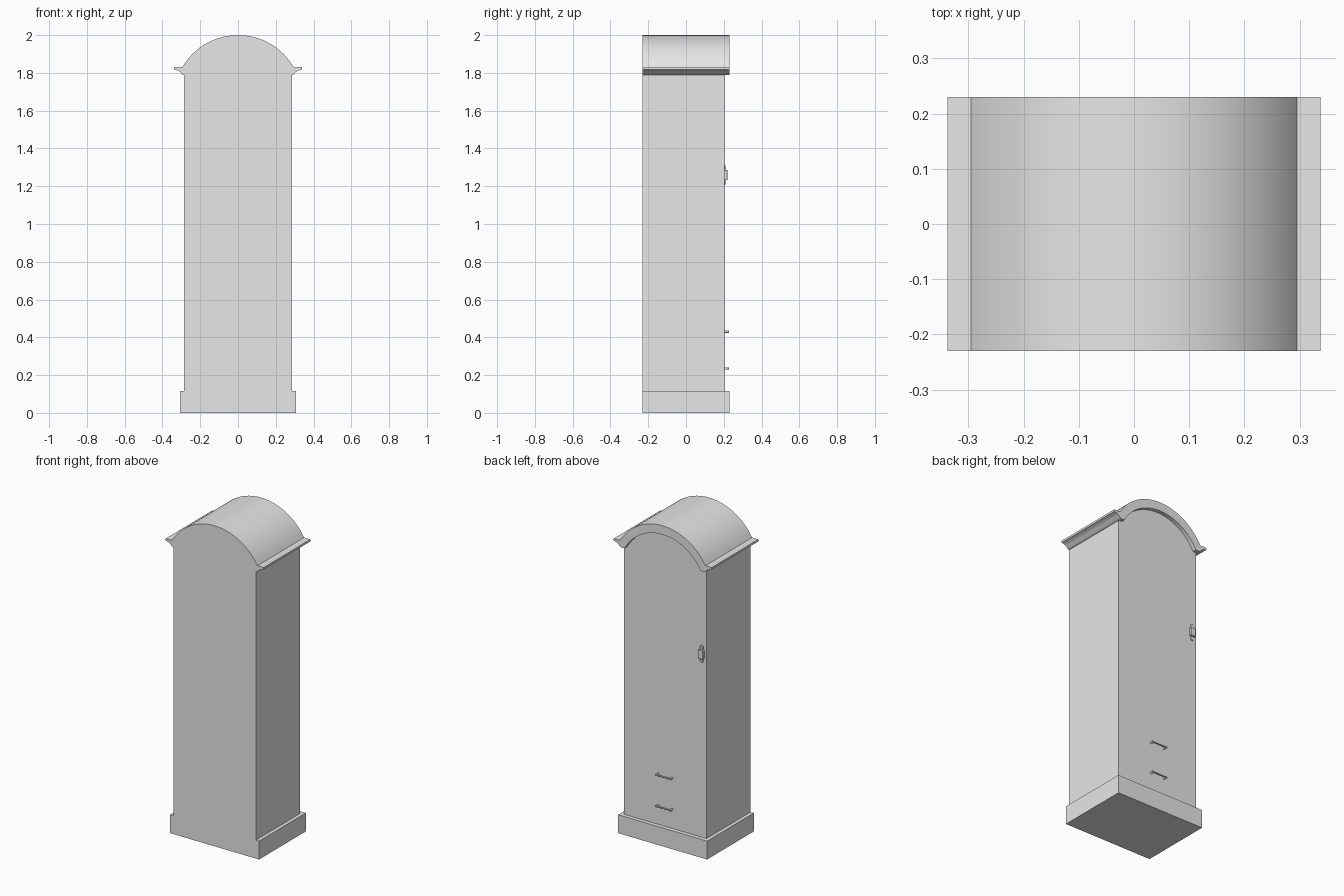
import bpy
import bmesh
import math
from mathutils import Matrix

cube = bpy.data.objects.get("Cube")
if cube:
    bpy.data.objects.remove(cube, do_unlink=True)

# One plain grey finish
grey = bpy.data.materials.new("plain grey")
grey.use_nodes = True
grey.diffuse_color = (0.8, 0.8, 0.8, 1)
grey.node_tree.nodes["Principled BSDF"].inputs["Base Color"].default_value = (0.8, 0.8, 0.8, 1)

BACK, DOOR, EDGE = -0.23, 0.205, 0.23


def finish(name, bm, smooth=False):
    bmesh.ops.recalc_face_normals(bm, faces=bm.faces[:])
    mesh = bpy.data.meshes.new(name)
    bm.to_mesh(mesh)
    bm.free()
    mesh.materials.append(grey)
    obj = bpy.data.objects.new(name, mesh)
    bpy.context.collection.objects.link(obj)
    if smooth:
        bpy.ops.object.select_all(action='DESELECT')
        obj.select_set(True)
        bpy.context.view_layer.objects.active = obj
        bpy.ops.object.shade_smooth_by_angle(angle=math.radians(30))
    return obj


def box(name, x0, x1, y0, y1, z0, z1, bevel=0):
    bm = bmesh.new()
    bmesh.ops.create_cube(bm, size=1)
    bmesh.ops.scale(bm, vec=(x1 - x0, y1 - y0, z1 - z0), verts=bm.verts)
    bmesh.ops.translate(bm, vec=((x0 + x1) / 2, (y0 + y1) / 2, (z0 + z1) / 2), verts=bm.verts)
    if bevel:
        rim = [e for e in bm.edges if max(v.co.y for v in e.verts) > y1 - 1e-5]
        bmesh.ops.bevel(bm, geom=rim, offset=bevel, segments=1, affect='EDGES')
    return finish(name, bm)


def extrude_profile(name, points, y0, y1):
    """Sweep an outline in the x-z plane along y."""
    bm = bmesh.new()
    face = bm.faces.new([bm.verts.new((x, y0, z)) for x, z in points])
    new = bmesh.ops.extrude_face_region(bm, geom=[face])["geom"]
    bmesh.ops.translate(bm, vec=(0, y1 - y0, 0),
                        verts=[g for g in new if isinstance(g, bmesh.types.BMVert)])
    return finish(name, bm, smooth=True)


def arch(half, foot, top, steps=32):
    """Circular arc from +half over the top to -half."""
    rise = top - foot
    radius = (half * half + rise * rise) / (2 * rise)
    sweep = math.asin(half / radius)
    return [(radius * math.sin(a), top - radius + radius * math.cos(a))
            for a in (sweep * (1 - 2 * i / steps) for i in range(steps + 1))]


def cylinder(name, centre, radius, length, axis):
    bm = bmesh.new()
    turn = Matrix.Rotation(math.pi / 2, 4, 'Y' if axis == 'X' else 'X')
    bmesh.ops.create_cone(bm, cap_ends=True, segments=16, radius1=radius, radius2=radius,
                          depth=length, matrix=Matrix.Translation(centre) @ turn)
    return finish(name, bm, smooth=True)


# Plinth and cabinet with an arched head
box("plinth", -0.307, 0.307, BACK, EDGE, 0, 0.115)
inner = arch(0.262, 1.79, 1.945)
extrude_profile("cabinet", [(-0.285, 0.1), (0.285, 0.1), (0.285, 1.79)] + inner
                + [(-0.285, 1.79)], BACK, DOOR)

# Arched crown with a coved eave on both sides
eave = [(0.285, 1.788), (0.296, 1.793), (0.305, 1.803), (0.318, 1.812),
        (0.338, 1.817), (0.338, 1.83)]
crown = eave + arch(0.295, 1.83, 2.0) + [(-x, z) for x, z in reversed(eave)] + inner[::-1]
extrude_profile("arched_crown", crown, BACK, EDGE)

# Drawer pulls: a bar on two posts
for label, z in (("lower", 0.235), ("upper", 0.43)):
    cylinder(label + "_pull_bar", (0, 0.224, z), 0.004, 0.11, 'X')
    for side, x in (("left", 0.048), ("right", -0.048)):
        cylinder(f"{label}_pull_post_{side}", (x, 0.215, z), 0.006, 0.024, 'Y')

# Door latch on a thin plate
box("latch_plate", -0.263, -0.242, 0.2, 0.209, 1.207, 1.312, bevel=0.003)
box("latch_block", -0.27, -0.235, 0.2, 0.219, 1.232, 1.286, bevel=0.002)
